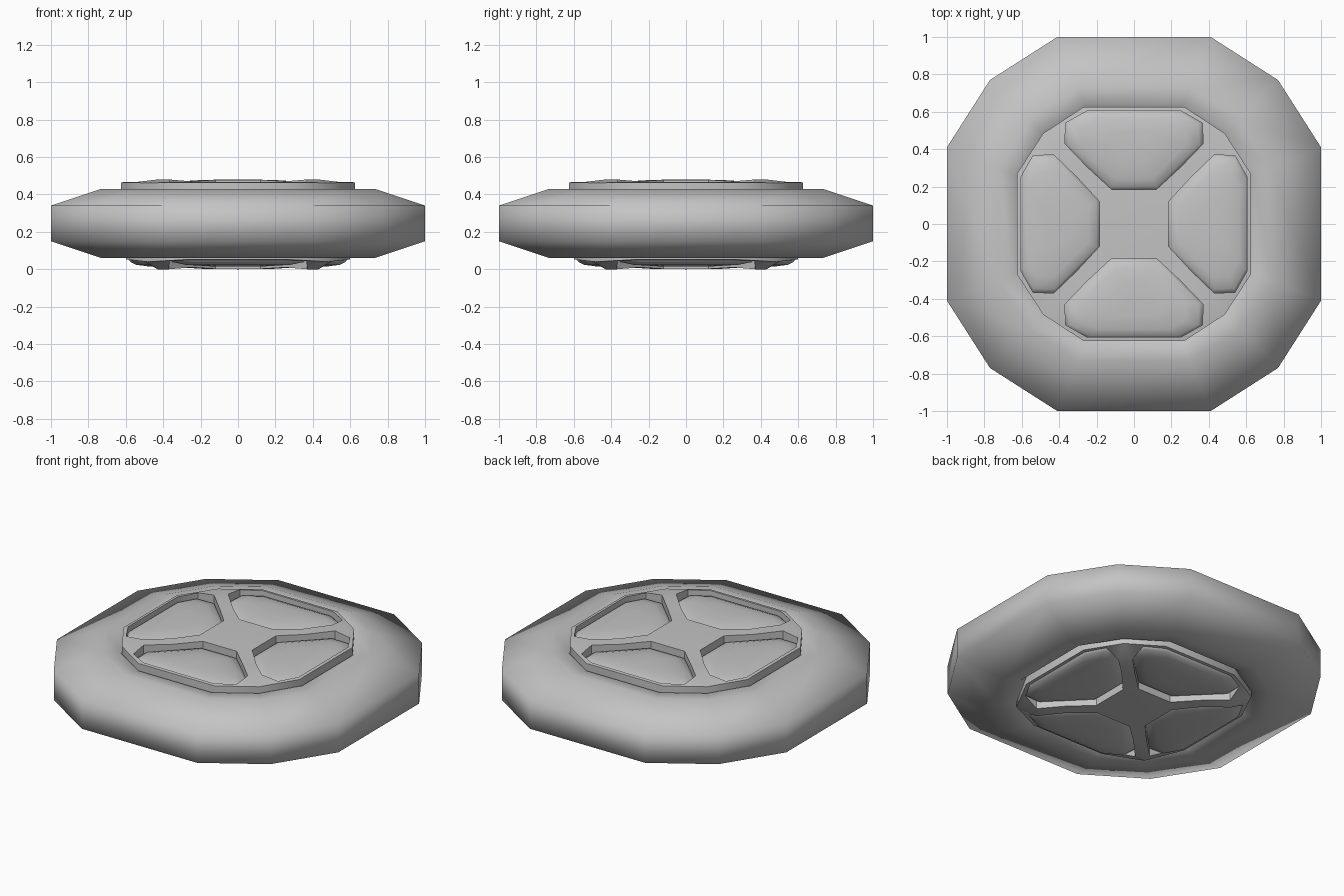
import bpy
import bmesh
from mathutils import Matrix, Vector
from math import pi, radians

if "Cube" in bpy.data.objects:
    bpy.data.objects.remove(bpy.data.objects["Cube"], do_unlink=True)

grey = bpy.data.materials.new("plain_grey")
grey.use_nodes = True
COLOUR = (0.55, 0.55, 0.55, 1)
grey.diffuse_color = COLOUR
grey.node_tree.nodes["Principled BSDF"].inputs["Base Color"].default_value = COLOUR

MID = 0.24  # height of the middle plane


def finish(name, bm, angle):
    """Turn a bmesh into a smooth shaded object."""
    bmesh.ops.remove_doubles(bm, verts=bm.verts, dist=0.0005)
    bmesh.ops.recalc_face_normals(bm, faces=bm.faces)
    mesh = bpy.data.meshes.new(name)
    bm.to_mesh(mesh)
    bm.free()
    mesh.materials.append(grey)
    obj = bpy.data.objects.new(name, mesh)
    bpy.context.collection.objects.link(obj)
    bpy.ops.object.select_all(action="DESELECT")
    obj.select_set(True)
    bpy.context.view_layer.objects.active = obj
    bpy.ops.object.shade_smooth_by_angle(angle=radians(angle))


def face(bm, points):
    return bm.faces.new([bm.verts.new(p) for p in points])


def bridge(bm, a, b):
    for i in range(len(a)):
        j = (i + 1) % len(a)
        bm.faces.new((a[i], a[j], b[j], b[i]))


def quarters(bm):
    """Repeat the geometry in four quarter turns."""
    base = bm.verts[:] + bm.edges[:] + bm.faces[:]
    for k in range(1, 4):
        copy = bmesh.ops.duplicate(bm, geom=base)["geom"]
        verts = [g for g in copy if isinstance(g, bmesh.types.BMVert)]
        bmesh.ops.rotate(bm, verts=verts, matrix=Matrix.Rotation(k * pi / 2, 3, "Z"))


# Tyre: a closed ring with a twelve-sided outline
outline = []
for k in range(4):
    turn = Matrix.Rotation(k * pi / 2, 3, "Z")
    outline += [turn @ Vector(p) for p in ((1, -0.41, 0), (1, 0.41, 0), (0.77, 0.77, 0))]
section = [(1, 0.15), (1, 0.34), (0.73, 0.43), (0.64, 0.425),
           (0.58, 0.36), (0.58, 0.13), (0.64, 0.065), (0.73, 0.06)]
bm = bmesh.new()
rings = [[bm.verts.new((p.x * s, p.y * s, z)) for p in outline] for s, z in section]
for i, ring in enumerate(rings):
    bridge(bm, ring, rings[(i + 1) % len(rings)])
finish("tyre", bm, 80)


def frame(name, side, rim, rim_z, tip_z):
    """Cross-shaped cover with a rim; side is 1 for top, -1 for bottom."""
    def at(x, y, z):
        return Vector((x, y, MID + side * z))

    def across(p):  # reflection in the diagonal spoke
        return Vector((p.y, p.x, p.z))

    a = at(0.25, 0.605 * rim, rim_z)
    b = at(0.365, 0.54 * rim, rim_z)
    c = at(0.37, 0.43, 0.24)
    m = at(0.25, 0.305, 0.23)
    d = at(0.12, 0.185, 0.238)
    o = at(0.27 * rim, 0.625 * rim, rim_z - 0.003)
    tip = at(0.485, 0.485, tip_z)

    def flip(p):
        return Vector((-p.x, p.y, p.z))

    bm = bmesh.new()
    face(bm, (a, o, flip(o), flip(a)))
    for f in (lambda p: p, across):
        face(bm, [f(p) for p in (a, b, tip, o)])
        face(bm, [f(p) for p in (b, c, tip)])
    face(bm, (c, across(c), tip))
    face(bm, (c, m, across(m), across(c)))
    face(bm, (m, d, across(d), across(m)))
    centre = at(0, 0, 0.24)
    face(bm, (d, across(d), centre))
    face(bm, (d, flip(d), centre))
    quarters(bm)
    bmesh.ops.remove_doubles(bm, verts=bm.verts, dist=0.0005)
    bmesh.ops.recalc_face_normals(bm, faces=bm.faces)
    # Thicken towards the middle
    new = bmesh.ops.extrude_face_region(bm, geom=bm.faces[:], use_keep_orig=True)["geom"]
    for v in new:
        if isinstance(v, bmesh.types.BMVert):
            v.co.z -= side * 0.09
    finish(name, bm, 40)


def panels(name, side, rim, levels):
    """Four cushioned panels that fill the openings of a cover."""
    half = [(0.13, 0.18), (0.375, 0.425), (0.37, 0.545 * rim), (0.255, 0.61 * rim)]
    loop = half + [(-x, y) for x, y in reversed(half)]
    bm = bmesh.new()
    rings = []
    for scale, z in levels:
        rings.append([bm.verts.new((x * scale, 0.42 + (y - 0.42) * scale, MID + side * z))
                      for x, y in loop])
    for lower, upper in zip(rings, rings[1:]):
        bridge(bm, lower, upper)
    bm.faces.new(rings[0])
    bm.faces.new(rings[-1])
    quarters(bm)
    finish(name, bm, 60)


frame("top_cover", 1, 1, 0.227, 0.222)
frame("bottom_cover", -1, 0.96, 0.19, 0.2)
panels("top_panels", 1, 1, [(1, 0.12), (1, 0.18), (0.93, 0.198), (0.75, 0.212), (0.4, 0.22)])
panels("bottom_panels", -1, 0.96,
       [(1, 0.12), (1, 0.185), (0.93, 0.202), (0.75, 0.216), (0.4, 0.224)])
